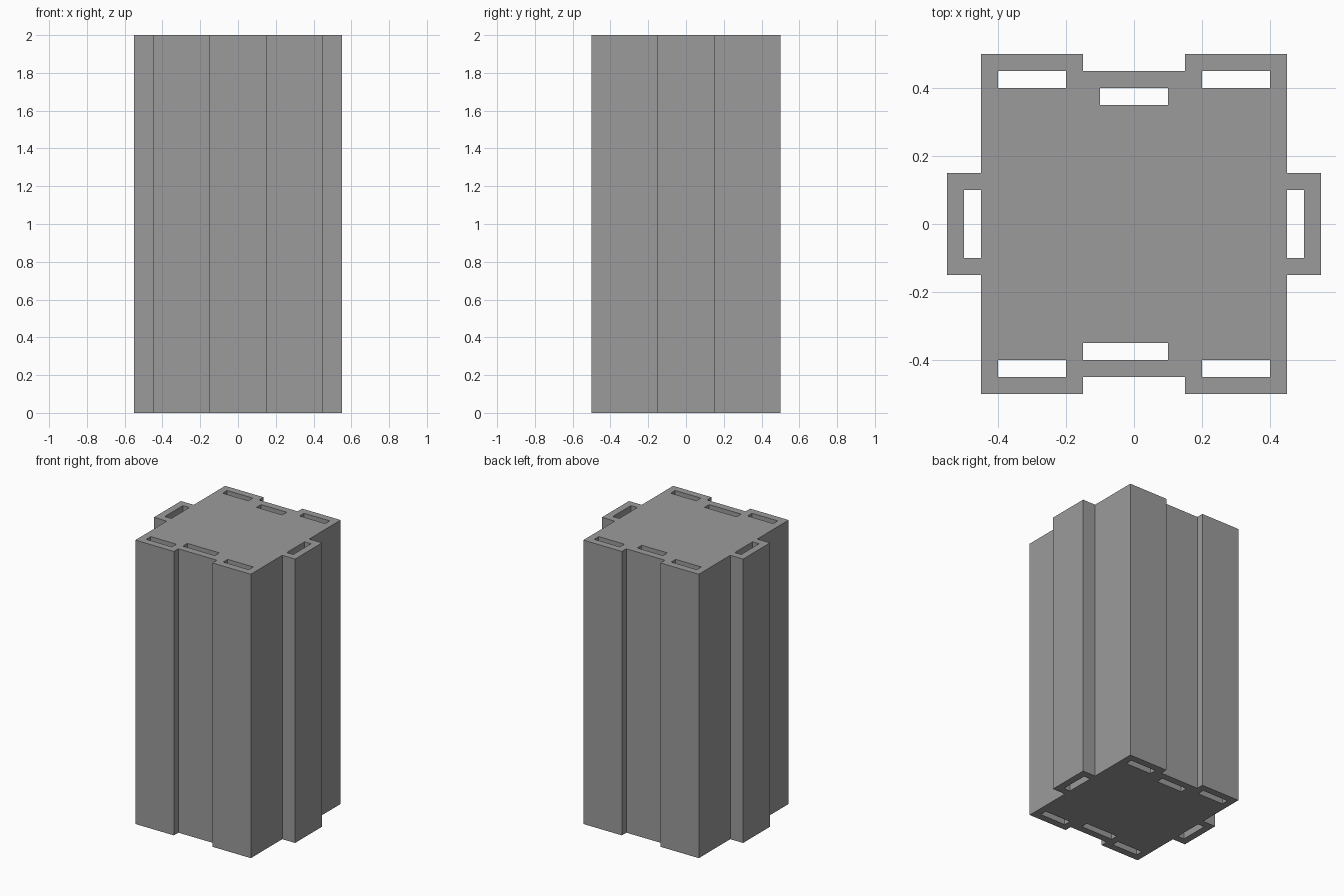
import bpy
import bmesh

cube = bpy.data.objects.get("Cube")
if cube:
    bpy.data.objects.remove(cube, do_unlink=True)

HEIGHT = 2.0

# One plain grey material
grey = bpy.data.materials.new("grey")
grey.use_nodes = True
color = (0.33, 0.33, 0.33, 1.0)
grey.diffuse_color = color
grey.node_tree.nodes["Principled BSDF"].inputs["Base Color"].default_value = color


def rect(x0, x1, y0, y1):
    return [(x0, y0), (x1, y0), (x1, y1), (x0, y1)]


# Outer profile: one quarter, mirrored into all four quadrants
quarter = [(0.55, 0.15), (0.45, 0.15), (0.45, 0.5), (0.15, 0.5), (0.15, 0.45)]
half = quarter + [(-x, y) for x, y in reversed(quarter)]
outline = half + [(-x, -y) for x, y in half]

# Slots that run through the full height
slots = [rect(-0.1, 0.1, 0.35, 0.4), rect(-0.15, 0.1, -0.4, -0.35)]
for x0, x1 in ((-0.4, -0.2), (0.2, 0.4)):
    for y0, y1 in ((-0.45, -0.4), (0.4, 0.45)):
        slots.append(rect(x0, x1, y0, y1))
for x0, x1 in ((-0.5, -0.45), (0.45, 0.5)):
    slots.append(rect(x0, x1, -0.1, 0.1))

# Fill the profile around the slots, then extrude it upward
bm = bmesh.new()
for loop in [outline] + slots:
    verts = [bm.verts.new((x, y, 0)) for x, y in loop]
    for i, v in enumerate(verts):
        bm.edges.new((v, verts[(i + 1) % len(verts)]))
bmesh.ops.triangle_fill(bm, edges=bm.edges[:], use_beauty=True, normal=(0, 0, 1))
base = bm.faces[:]
top = bmesh.ops.extrude_face_region(bm, geom=base, use_keep_orig=True)["geom"]
bmesh.ops.translate(bm, vec=(0, 0, HEIGHT),
                    verts=[g for g in top if isinstance(g, bmesh.types.BMVert)])
bmesh.ops.recalc_face_normals(bm, faces=bm.faces[:])

mesh = bpy.data.meshes.new("slotted_column")
bm.to_mesh(mesh)
bm.free()
mesh.materials.append(grey)
column = bpy.data.objects.new("slotted_column", mesh)
bpy.context.collection.objects.link(column)
